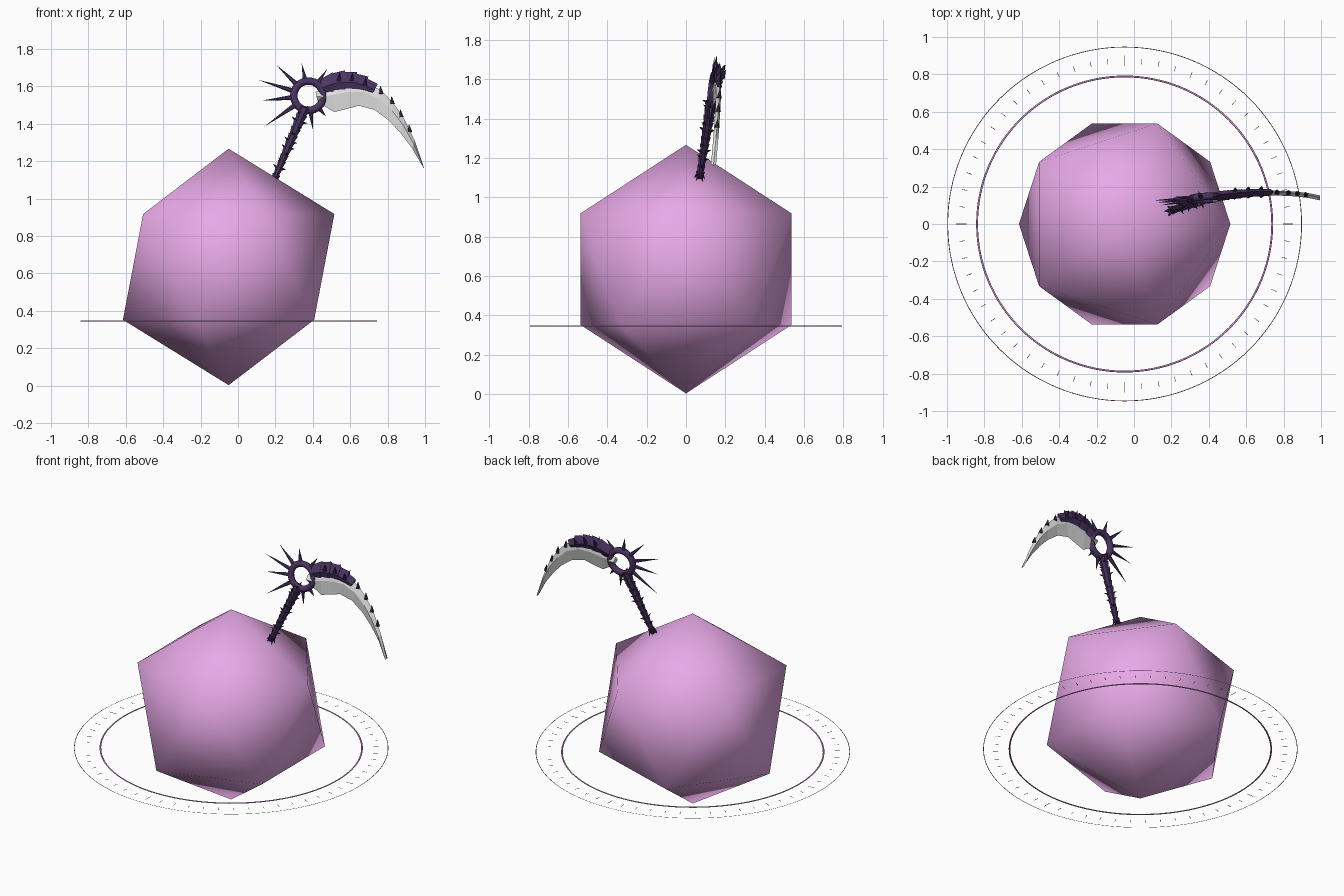
import bpy, bmesh
from math import pi, sin, cos
from mathutils import Matrix, Vector

if "Cube" in bpy.data.objects:
    bpy.data.objects.remove(bpy.data.objects["Cube"])


def material(name, rgb):
    m = bpy.data.materials.new(name)
    m.use_nodes = True
    m.diffuse_color = (*rgb, 1)
    m.node_tree.nodes["Principled BSDF"].inputs["Base Color"].default_value = (*rgb, 1)
    return m


PINK = material("orchid pink", (0.81, 0.40, 0.81))
DARK = material("near black violet", (0.03, 0.018, 0.045))
PURPLE = material("deep purple", (0.07, 0.035, 0.125))
STEEL = material("pale steel", (0.75, 0.75, 0.75))


def finish(bm, name, mat, smooth=False):
    bmesh.ops.recalc_face_normals(bm, faces=bm.faces)
    me = bpy.data.meshes.new(name)
    bm.to_mesh(me)
    bm.free()
    me.materials.append(mat)
    for p in me.polygons:
        p.use_smooth = smooth
    ob = bpy.data.objects.new(name, me)
    bpy.context.collection.objects.link(ob)
    return ob


def torus(name, centre, normal, major, minor, mat, n=96, sides=6, flat=1):
    bm = bmesh.new()
    grid = [[bm.verts.new(((major + minor * cos(b)) * cos(a),
                           (major + minor * cos(b)) * sin(a), flat * minor * sin(b)))
             for b in [2 * pi * j / sides for j in range(sides)]]
            for a in [2 * pi * i / n for i in range(n)]]
    for i in range(n):
        for j in range(sides):
            k, l = (i + 1) % n, (j + 1) % sides
            bm.faces.new((grid[i][j], grid[k][j], grid[k][l], grid[i][l]))
    turn = Vector(normal).to_track_quat('Z', 'Y').to_matrix().to_4x4()
    bm.transform(Matrix.Translation(centre) @ turn)
    return finish(bm, name, mat, True)


def cone(bm, a, b, r1, r2=0.0, n=6):
    d = b - a
    m = Matrix.Translation((a + b) / 2) @ d.to_track_quat('Z', 'Y').to_matrix().to_4x4()
    bmesh.ops.create_cone(bm, cap_ends=True, segments=n, radius1=r1, radius2=r2,
                          depth=d.length, matrix=m)


def P(x, z, off=0.0):
    """Point on the slightly leaning plane of the sickle."""
    return Vector((x, 0.07 + 0.078 * (x - 0.2) + 0.12 * (z - 1.1) + off, z))


def lens(bm, outer, inner, half, ridge=0.5):
    """Blade-like strip with thin edges and a raised ridge on both sides."""
    rows = []
    for o, i in zip(outer, inner):
        mx, mz = [p + (q - p) * ridge for p, q in zip(o, i)]
        rows.append([bm.verts.new(v) for v in
                     (P(*o), P(mx, mz, half), P(*i), P(mx, mz, -half))])
    for a, b in zip(rows, rows[1:]):
        for j in range(4):
            k = (j + 1) % 4
            bm.faces.new((a[j], b[j], b[k], a[k]))
    bm.faces.new(rows[0])
    bm.faces.new(rows[-1])


# Twenty-sided crystal
bm = bmesh.new()
bmesh.ops.create_icosphere(bm, subdivisions=1, radius=0.632)
bm.transform(Matrix.Translation((-0.05, 0, 0.635)))
finish(bm, "crystal", PINK, True)

# Floor rings with dial marks
HUB = Vector((-0.05, 0, 0.346))
torus("inner_ring", HUB, (0, 0, 1), 0.789, 0.005, PINK, 128, 6, 0.6)
torus("outer_ring", HUB, (0, 0, 1), 0.946, 0.002, PINK, 128, 4, 0.3)
bm = bmesh.new()
for i in range(60):
    size = 0.055 if i % 15 == 0 else 0.03
    m = (Matrix.Translation(HUB) @ Matrix.Rotation(i * pi / 30, 4, 'Z')
         @ Matrix.Translation((0.873, 0, 0)) @ Matrix.Diagonal((size, 0.003, 0.001, 1)))
    bmesh.ops.create_cube(bm, size=1, matrix=m)
finish(bm, "dial_marks", PINK)

# Sickle hub ring
EYE = (0.377, 1.55)
torus("sickle_ring", P(*EYE), (-0.078, 1, -0.12), 0.079, 0.02, PURPLE, 32, 8)

# Long spikes fanning out from the hub ring
bm = bmesh.new()
for tip in [(0.11, 1.635), (0.205, 1.715), (0.34, 1.725), (0.475, 1.69),
            (0.125, 1.524), (0.14, 1.385), (0.40, 1.37), (0.47, 1.44)]:
    d = (Vector(tip) - Vector(EYE)).normalized() * 0.085
    cone(bm, P(EYE[0] + d.x, EYE[1] + d.y), P(*tip), 0.014)
finish(bm, "ring_spikes", PURPLE)

# Handle of overlapping flared segments, with thorns spiralling up it
low, high = P(0.2, 1.118), P(0.352, 1.475)
axis = (high - low).normalized()
side = axis.cross(Vector((0, 1, 0))).normalized()
grip, thorns = bmesh.new(), bmesh.new()
COUNT = 10
for i in range(COUNT):
    a = low.lerp(high, i / COUNT)
    b = low.lerp(high, (i + 1.25) / COUNT)
    r = 0.018 + 0.012 * i / COUNT
    cone(grip, a, b, r * 0.75, r * 1.15, 8)
    for k in range(2):
        out = Matrix.Rotation(i * 0.9 + k * pi, 3, axis) @ side
        cone(thorns, b + out * r * 0.7, b + out * (r + 0.02) + axis * 0.01, 0.009, 0, 4)
# Clawed pommel
cone(grip, low - axis * 0.022, low + axis * 0.012, 0.012, 0.024, 8)
for k in range(5):
    out = Matrix.Rotation(k * 2 * pi / 5, 3, axis) @ side
    cone(thorns, low + out * 0.01, low + out * 0.03 - axis * 0.028, 0.01, 0, 4)
finish(grip, "handle", PURPLE)
finish(thorns, "handle_thorns", DARK)

# Curved blade
back = [(0.455, 1.57), (0.52, 1.62), (0.60, 1.632), (0.69, 1.62), (0.77, 1.575),
        (0.835, 1.505), (0.89, 1.425), (0.945, 1.31), (0.995, 1.165)]
edge = [(0.445, 1.505), (0.515, 1.463), (0.575, 1.478), (0.645, 1.497), (0.73, 1.475),
        (0.81, 1.415), (0.87, 1.35), (0.93, 1.27), (0.993, 1.163)]
bm = bmesh.new()
lens(bm, back, edge, 0.013, 0.4)
finish(bm, "blade", STEEL)

# Blade root showing inside the ring
bm = bmesh.new()
lens(bm, [(0.415, 1.572), (0.455, 1.578)], [(0.425, 1.52), (0.46, 1.51)], 0.024)
finish(bm, "blade_root", STEEL)

# Overlapping armour plates along the back of the blade
top = [(0.435, 1.635), (0.495, 1.668), (0.56, 1.678), (0.625, 1.67), (0.685, 1.645), (0.735, 1.605)]
base = [(0.46, 1.55), (0.50, 1.56), (0.565, 1.568), (0.625, 1.57), (0.67, 1.56), (0.705, 1.562)]
bm = bmesh.new()
for i in range(5):
    grow = 0.008
    lens(bm, [top[i], (top[i + 1][0] + 0.012, top[i + 1][1] + grow)],
         [base[i], (base[i + 1][0] + 0.01, base[i + 1][1] - grow)], 0.026 - 0.002 * i)
finish(bm, "blade_armour", PURPLE)

# Short thorns: pairs on the armour, then single ones along the bare back
bm = bmesh.new()
for x, z in [(0.54, 1.63), (0.61, 1.63), (0.68, 1.605)]:
    for s in (-1, 1):
        cone(bm, P(x, z, s * 0.016), P(x + 0.004, z + 0.045, s * 0.03), 0.014, 0, 5)
for x, z in [(0.765, 1.56), (0.825, 1.505), (0.872, 1.435), (0.918, 1.355)]:
    cone(bm, P(x, z), P(x - 0.004, z + 0.045), 0.015, 0, 5)
finish(bm, "blade_thorns", DARK)
